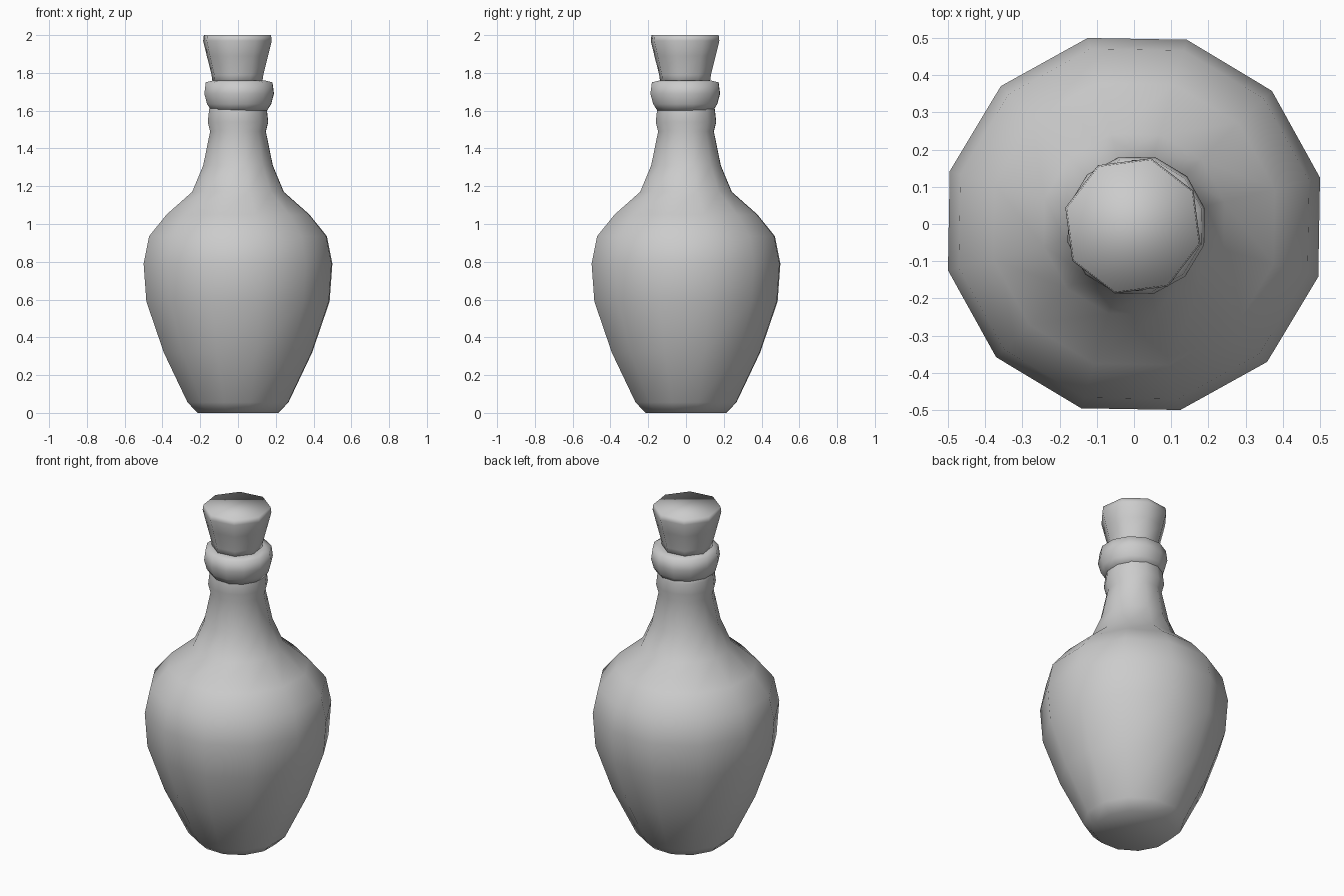
import bpy, bmesh, math

if "Cube" in bpy.data.objects:
    bpy.data.objects.remove(bpy.data.objects["Cube"])

grey = bpy.data.materials.new("plain_grey")
grey.diffuse_color = (0.6, 0.6, 0.6, 1)
grey.use_nodes = True
grey.node_tree.nodes["Principled BSDF"].inputs["Base Color"].default_value = grey.diffuse_color


def lathe(name, profile, sides, offset, centre=(0, 0)):
    """Turn (radius, height) rings into a closed, smooth-shaded solid."""
    bm = bmesh.new()
    rings = []
    for r, z in profile:
        ring = []
        for i in range(sides):
            a = math.radians(offset) + 2 * math.pi * i / sides
            ring.append(bm.verts.new((centre[0] + r * math.cos(a),
                                      centre[1] + r * math.sin(a), z)))
        rings.append(ring)
    for low, high in zip(rings, rings[1:]):
        for i in range(sides):
            j = (i + 1) % sides
            bm.faces.new((low[i], low[j], high[j], high[i]))
    bm.faces.new(rings[0][::-1])
    bm.faces.new(rings[-1])
    for f in bm.faces:
        f.smooth = True
    mesh = bpy.data.meshes.new(name)
    bm.to_mesh(mesh)
    bm.free()
    mesh.materials.append(grey)
    obj = bpy.data.objects.new(name, mesh)
    bpy.context.collection.objects.link(obj)
    return obj


# Bottle: foot, belly, shoulder and neck with a small bead
lathe("bottle_body", [
    (0.22, 0.0), (0.275, 0.055), (0.405, 0.32), (0.50, 0.59), (0.515, 0.79),
    (0.485, 0.935), (0.39, 1.05), (0.25, 1.17), (0.19, 1.31), (0.152, 1.49),
    (0.165, 1.54), (0.158, 1.60), (0.15, 1.66)], 12, 14)

# Rounded lip round the mouth
lathe("bottle_lip", [
    (0.152, 1.60), (0.175, 1.635), (0.19, 1.69), (0.182, 1.75),
    (0.14, 1.76)], 12, 14, (0.006, -0.004))

# Flared stopper
lathe("stopper", [
    (0.135, 1.74), (0.142, 1.79), (0.168, 1.89), (0.188, 1.97),
    (0.184, 2.0)], 8, 30, (-0.003, -0.005))
